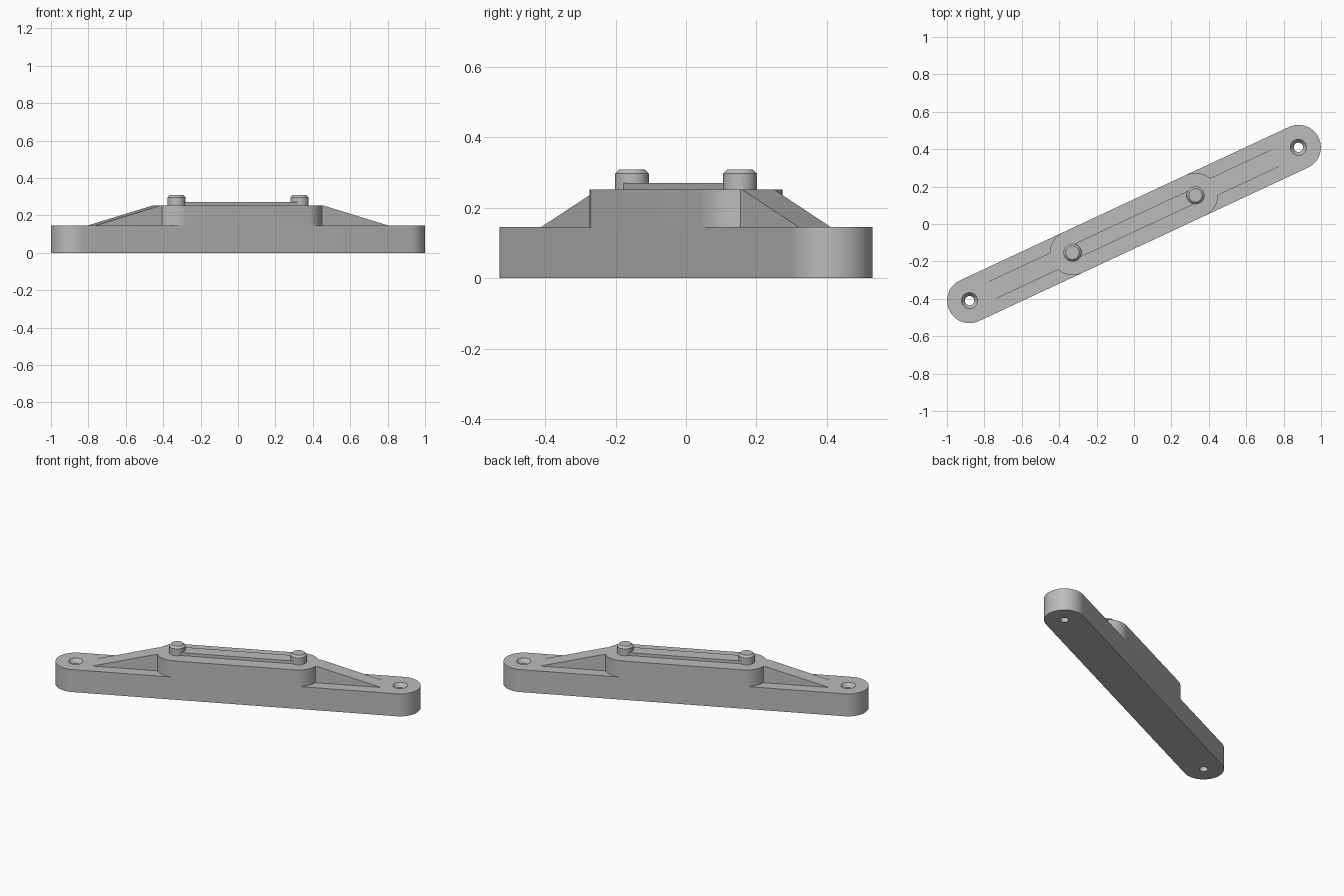
import bpy, bmesh, math
from mathutils import Matrix

if "Cube" in bpy.data.objects:
    bpy.data.objects.remove(bpy.data.objects["Cube"])

ANGLE = math.radians(25)      # the bar lies diagonally on the ground
R = 0.12                      # half width of bar
END, PIN = 0.97, 0.363        # hole and pin distance from the centre
BASE_Z, BLOCK_Z = 0.146, 0.252
ROT = Matrix.Rotation(ANGLE, 4, 'Z')

grey = bpy.data.materials.new("plain grey")
grey.diffuse_color = (0.5, 0.5, 0.5, 1)
grey.use_nodes = True
grey.node_tree.nodes["Principled BSDF"].inputs["Base Color"].default_value = grey.diffuse_color


def finish(name, bm):
    bmesh.ops.recalc_face_normals(bm, faces=bm.faces)
    bm.transform(ROT)
    me = bpy.data.meshes.new(name)
    bm.to_mesh(me)
    bm.free()
    me.materials.append(grey)
    ob = bpy.data.objects.new(name, me)
    bpy.context.collection.objects.link(ob)
    return ob


def prism(name, outline, offset):
    """Extrude a flat outline of 3D points."""
    bm = bmesh.new()
    face = bm.faces.new([bm.verts.new(p) for p in outline])
    new = bmesh.ops.extrude_face_region(bm, geom=[face])["geom"]
    bmesh.ops.translate(bm, vec=offset, verts=[v for v in new if isinstance(v, bmesh.types.BMVert)])
    return finish(name, bm)


def stadium(name, half, r, z0, z1, n=32):
    pts = []
    for cx, start in ((half, -math.pi / 2), (-half, math.pi / 2)):
        for i in range(n + 1):
            a = start + math.pi * i / n
            pts.append((cx + r * math.cos(a), r * math.sin(a), z0))
    return prism(name, pts, (0, 0, z1 - z0))


def turned(name, x, profile, n=48):
    """Closed round part from (radius, z) rings."""
    bm = bmesh.new()
    rings = [[bm.verts.new((x + r * math.cos(2 * math.pi * i / n),
                            r * math.sin(2 * math.pi * i / n), z)) for i in range(n)]
             for r, z in profile]
    for a, b in zip(rings, rings[1:]):
        for i in range(n):
            j = (i + 1) % n
            bm.faces.new((a[i], a[j], b[j], b[i]))
    bm.faces.new(rings[0])
    bm.faces.new(rings[-1])
    return finish(name, bm)


def combine(target, other, operation):
    mod = target.modifiers.new("join", 'BOOLEAN')
    mod.operation, mod.solver, mod.object = operation, 'EXACT', other
    bpy.context.view_layer.objects.active = target
    bpy.ops.object.modifier_apply(modifier=mod.name)
    bpy.data.objects.remove(other, do_unlink=True)


# Bar with the raised centre block
body = stadium("bar_body", END, R, 0, BASE_Z)
combine(body, stadium("centre_block", PIN, R, 0.0, BLOCK_Z), 'UNION')

# Sloping ribs at both ends of the block
for s in (-1, 1):
    side = [(s * x, -0.05, z) for x, z in
            ((PIN, 0.1), (0.863, 0.1), (0.863, BASE_Z), (PIN + R, BLOCK_Z), (PIN, BLOCK_Z))]
    combine(body, prism("rib", side, (0, 0.1, 0)), 'UNION')

# Countersunk screw holes
for s in (-1, 1):
    hole = turned("hole", s * END, [(0.025, -0.05), (0.025, BASE_Z - 0.025),
                                    (0.043, BASE_Z), (0.043, BASE_Z + 0.05)])
    combine(body, hole, 'DIFFERENCE')

# Rail between the pins, and the two chamfered pins
rail = stadium("top_rail", PIN, 0.039, BLOCK_Z - 0.005, 0.271)
parts = [body, rail]
for s, name in ((-1, "left_pin"), (1, "right_pin")):
    parts.append(turned(name, s * PIN, [(0.048, BLOCK_Z - 0.005), (0.048, 0.297), (0.036, 0.309)]))

# Smooth round walls, sharp edges kept
for ob in parts:
    bpy.ops.object.select_all(action='DESELECT')
    ob.select_set(True)
    bpy.context.view_layer.objects.active = ob
    bpy.ops.object.shade_smooth_by_angle(angle=math.radians(30))
